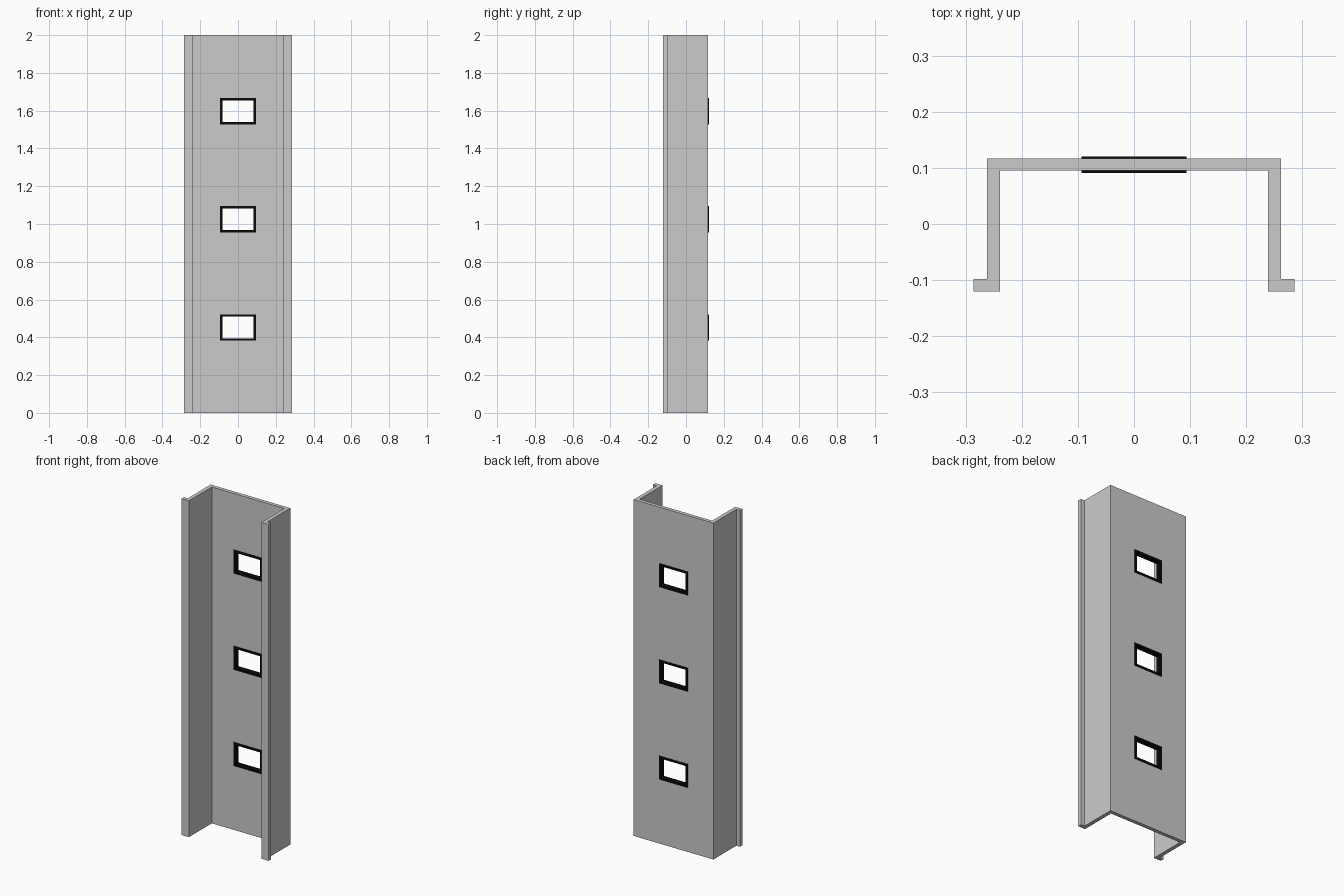
import bpy, bmesh

if "Cube" in bpy.data.objects:
    bpy.data.objects.remove(bpy.data.objects["Cube"])


def prism(name, loops, place, color=None):
    """Skin a row of matching closed loops; place maps (loop point, depth) to 3D."""
    bm = bmesh.new()
    rings = [[bm.verts.new(place(p, d)) for p in pts] for pts, d in loops]
    return bm, rings


def finish(bm, name, mat=None):
    bmesh.ops.recalc_face_normals(bm, faces=bm.faces)
    me = bpy.data.meshes.new(name)
    bm.to_mesh(me)
    bm.free()
    ob = bpy.data.objects.new(name, me)
    bpy.context.collection.objects.link(ob)
    if mat:
        me.materials.append(mat)
    return ob


def bridge(bm, a, b):
    n = len(a)
    for i in range(n):
        bm.faces.new((a[i], a[(i + 1) % n], b[(i + 1) % n], b[i]))


def rect(hw, hh):
    return [(-hw, -hh), (hw, -hh), (hw, hh), (-hw, hh)]


# Channel: half of the hat-shaped section, mirrored, extruded upward
half = [(0.262, 0.117), (0.262, -0.098), (0.286, -0.098),
        (0.286, -0.1205), (0.239, -0.1205), (0.239, 0.095)]
section = half + [(-x, y) for x, y in reversed(half)]
bm, (low, high) = prism("channel", [(section, 0), (section, 2)],
                        lambda p, d: (p[0], p[1], d))
bridge(bm, low, high)
bm.faces.new(low)
bm.faces.new(high)
channel = finish(bm, "channel")

black = bpy.data.materials.new("black")
black.diffuse_color = (0.003, 0.003, 0.003, 1)
black.use_nodes = True
black.node_tree.nodes["Principled BSDF"].inputs["Base Color"].default_value = black.diffuse_color

# Three window openings, each lined with a thin black frame
for i, z in enumerate((0.452, 1.024, 1.596), 1):
    def place(p, d):
        return (p[0], d, z + p[1])

    # Cutter for the opening
    hole = rect(0.088, 0.064)
    bm, (a, b) = prism("cutter", [(hole, 0.05), (hole, 0.16)], place)
    bridge(bm, a, b)
    bm.faces.new(a)
    bm.faces.new(b)
    cutter = finish(bm, f"window_cutter_{i}")
    cutter.hide_render = True
    cutter.hide_viewport = True
    cut = channel.modifiers.new(f"window_{i}", 'BOOLEAN')
    cut.operation = 'DIFFERENCE'
    cut.solver = 'EXACT'
    cut.object = cutter

    # Frame through the web, standing slightly proud on both faces
    outer, inner = rect(0.094, 0.070), rect(0.081, 0.057)
    loops = [(outer, 0.0905), (outer, 0.1205), (inner, 0.1205), (inner, 0.0905)]
    bm, rings = prism("frame", loops, place)
    for k in range(4):
        bridge(bm, rings[k], rings[(k + 1) % 4])
    finish(bm, f"window_frame_{i}", black)
